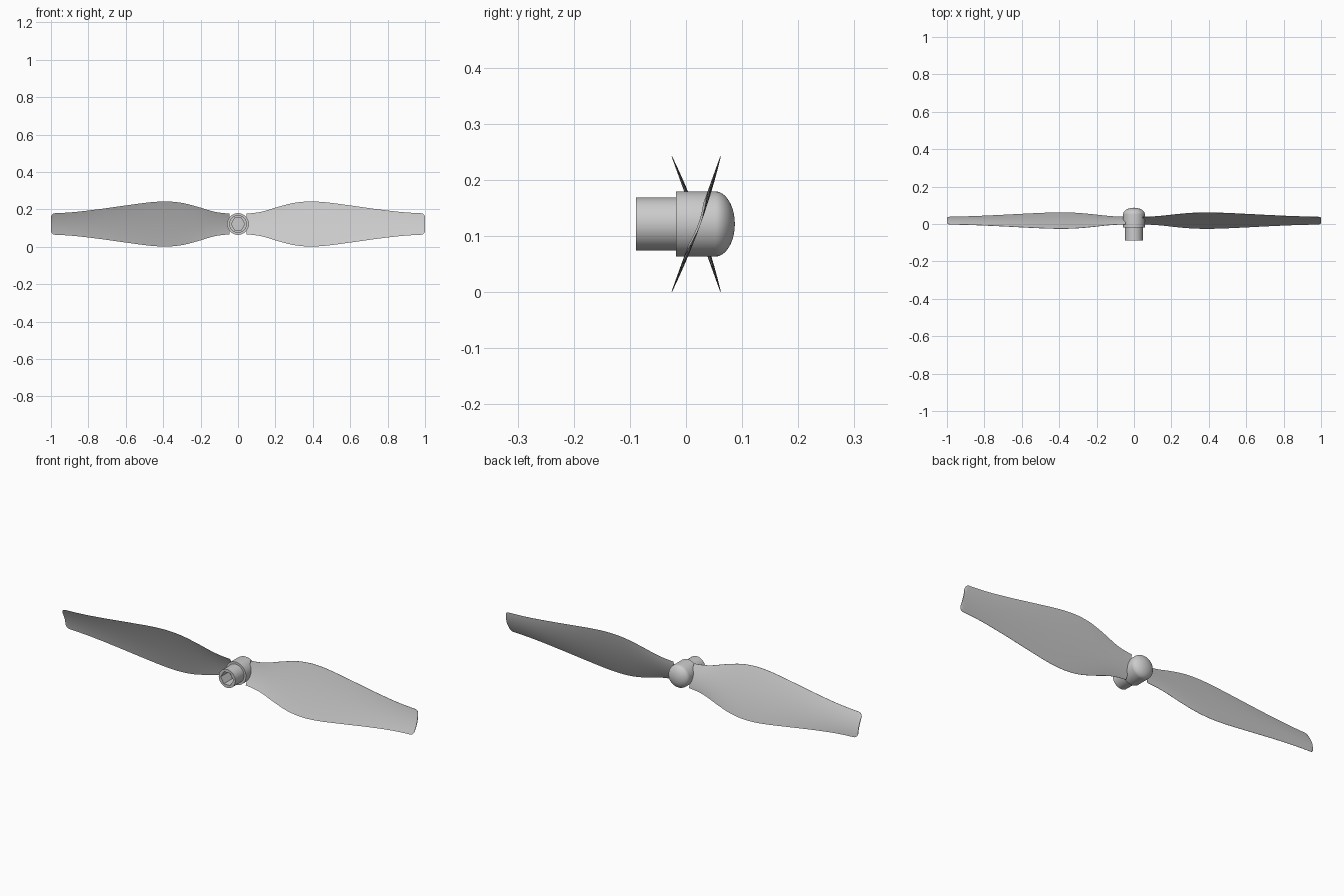
import bpy, bmesh, math

cube = bpy.data.objects.get("Cube")
if cube:
    bpy.data.objects.remove(cube)

AXIS_Z = 0.1215      # height of the spin axis
BLADE_Y = 0.018      # middle of the blade
PITCH = 0.36         # slope of the blade chord
SEGMENTS = 48

grey = bpy.data.materials.new("plain grey")
grey.use_nodes = True
grey.diffuse_color = (0.6, 0.6, 0.6, 1)
grey.node_tree.nodes["Principled BSDF"].inputs["Base Color"].default_value = (0.6, 0.6, 0.6, 1)


def loft(name, rings, angle):
    """Skin a list of closed rings, cap both ends and shade smooth."""
    bm = bmesh.new()
    rows = [[bm.verts.new(p) for p in ring] for ring in rings]
    for a, b in zip(rows, rows[1:]):
        for i in range(len(a)):
            j = (i + 1) % len(a)
            bm.faces.new((a[i], a[j], b[j], b[i]))
    bm.faces.new(rows[0])
    bm.faces.new(rows[-1])
    bmesh.ops.recalc_face_normals(bm, faces=bm.faces)
    mesh = bpy.data.meshes.new(name)
    bm.to_mesh(mesh)
    bm.free()
    mesh.materials.append(grey)
    obj = bpy.data.objects.new(name, mesh)
    bpy.context.collection.objects.link(obj)
    bpy.ops.object.select_all(action="DESELECT")
    obj.select_set(True)
    bpy.context.view_layer.objects.active = obj
    bpy.ops.object.shade_smooth_by_angle(angle=math.radians(angle))
    return obj


def ring(y, radius, hexagonal=False):
    """Ring around the spin axis, round or six-sided."""
    points = []
    for i in range(SEGMENTS):
        a = math.tau * i / SEGMENTS
        r = radius
        if hexagonal:
            r *= math.cos(math.pi / 6) / math.cos(a % (math.pi / 3) - math.pi / 6)
        points.append((r * math.cos(a), y, AXIS_Z + r * math.sin(a)))
    return points


# Hub: six-sided bore, shaft sleeve, collar and domed nose
hub = [ring(-0.02, 0.036, True), ring(-0.089, 0.036, True),
       ring(-0.089, 0.047), ring(-0.018, 0.047),
       ring(-0.018, 0.058), ring(0.052, 0.058)]
for k in range(1, 12):
    t = math.pi / 2 * k / 12
    hub.append(ring(0.052 + 0.035 * math.sin(t), 0.058 * math.cos(t)))
hub.append(ring(0.087, 0.001))
loft("hub", hub, 30)

# Half chord along the blade, from root to tip
OUTLINE = [(0.0, 0.057), (0.06, 0.057), (0.13, 0.067), (0.22, 0.094), (0.3, 0.114),
           (0.38, 0.1215), (0.47, 0.117), (0.6, 0.1), (0.75, 0.079),
           (0.88, 0.064), (1.0, 0.057), (1.12, 0.054)]


def half_chord(x):
    """Smooth curve through the outline points, with a rounded tip."""
    n = 1
    while n < len(OUTLINE) - 3 and OUTLINE[n + 1][0] < x:
        n += 1
    (x0, h0), (x1, h1), (x2, h2), (x3, h3) = OUTLINE[n - 1:n + 3]
    w = x2 - x1
    t = (x - x1) / w
    m1, m2 = w * (h2 - h0) / (x2 - x0), w * (h3 - h1) / (x3 - x1)
    h = ((2*t**3 - 3*t*t + 1) * h1 + (t**3 - 2*t*t + t) * m1
         + (3*t*t - 2*t**3) * h2 + (t**3 - t*t) * m2)
    corner = 0.02
    d = max(0, x - (1 - corner))
    return h - corner + math.sqrt(max(0, corner**2 - d * d))


def section(x, side):
    """Thin, lightly cambered section across the blade."""
    h = half_chord(x)
    steps = 12
    angles = [math.pi * (i + 0.5) / steps for i in range(2 * steps)]
    points = []
    for a in angles:
        u = math.cos(a)
        bulge = 1 - u * u
        thick = math.copysign(0.0006 + 0.0016 * bulge, math.sin(a))
        y = BLADE_Y + PITCH * h * u + 0.006 * bulge + thick
        points.append((side * x, y, AXIS_Z + side * h * u))
    return points


# Two blades, each the other turned half way round the axis
stations = [0.045] + [0.06 + 0.92 * i / 46 for i in range(47)]
stations += [0.98 + 0.02 * math.sin(math.pi / 2 * i / 6) for i in range(1, 7)]
for label, side in (("left", 1), ("right", -1)):
    loft(label + "_blade", [section(x, side) for x in stations], 40)
